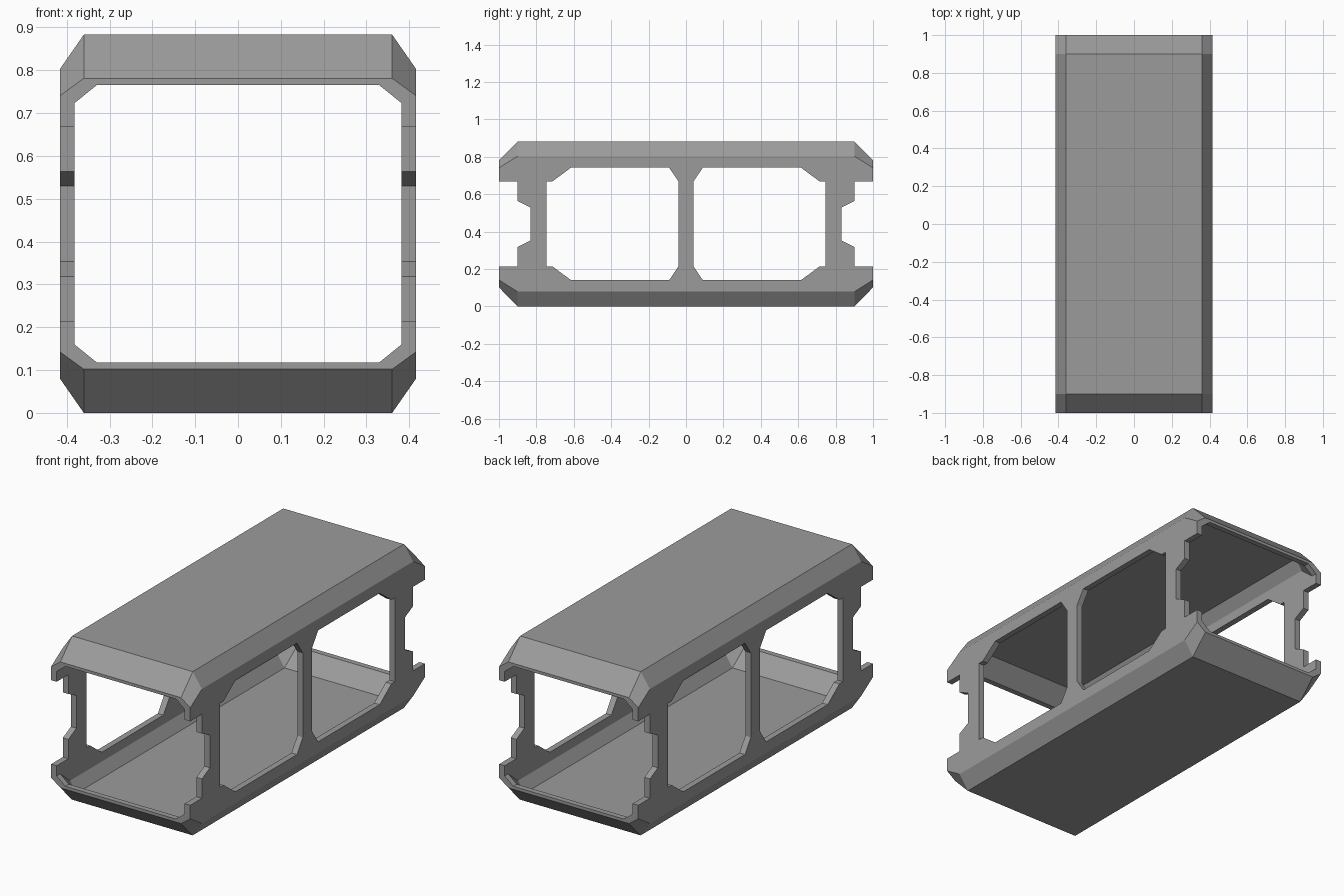
import bpy, bmesh

if "Cube" in bpy.data.objects:
    bpy.data.objects.remove(bpy.data.objects["Cube"])

H = 0.883  # total height


def make_object(name, bm):
    bmesh.ops.recalc_face_normals(bm, faces=bm.faces)
    mesh = bpy.data.meshes.new(name)
    bm.to_mesh(mesh)
    bm.free()
    obj = bpy.data.objects.new(name, mesh)
    bpy.context.collection.objects.link(obj)
    return obj


def ring(bm, y, xa, za, xb, zb):
    """Octagonal cross-section mirrored in x and about mid height."""
    pts = [(xa, za), (xb, zb), (xb, H - zb), (xa, H - za)]
    pts += [(-x, z) for x, z in reversed(pts)]
    return [bm.verts.new((x, y, z)) for x, z in pts]


# Hollow tube: outer skin, flat end rims, tapered ends and inner skin as one closed loop of rings
bm = bmesh.new()
outer = [(1.0, 0.36, 0.102, 0.415, 0.142), (0.9, 0.36, 0, 0.415, 0.079)]
inner = [(0.886, 0.343, 0.033, 0.382, 0.091), (0.97, 0.33, 0.118, 0.382, 0.16),
         (1.0, 0.33, 0.118, 0.382, 0.16)]
sections = [(-y, *p) for y, *p in outer] + [(y, *p) for y, *p in reversed(outer)]
sections += [(y, *p) for y, *p in reversed(inner)] + [(-y, *p) for y, *p in inner]
rings = [ring(bm, *s) for s in sections]
for i, a in enumerate(rings):
    b = rings[(i + 1) % len(rings)]
    for j in range(8):
        k = (j + 1) % 8
        bm.faces.new((a[j], a[k], b[k], b[j]))
frame = make_object("container_frame", bm)

# Dark grey finish
grey = bpy.data.materials.new("dark_grey")
grey.diffuse_color = (0.33, 0.33, 0.33, 1)
grey.use_nodes = True
grey.node_tree.nodes["Principled BSDF"].inputs["Base Color"].default_value = grey.diffuse_color
frame.data.materials.append(grey)

# Side openings: lower halves of the outlines, mirrored about mid height
window = [(0.745, 0.215), (0.715, 0.215), (0.615, 0.141), (0.09, 0.141), (0.04, 0.215)]
notch = [(1.1, 0.215), (0.9, 0.215), (0.9, 0.319), (0.832, 0.353)]

bm = bmesh.new()
for half in (window, notch):
    outline = half + [(y, H - z) for y, z in reversed(half)]
    for s in (-1, 1):
        verts = [bm.verts.new((-0.6, s * y, z)) for y, z in outline]
        face = bm.faces.new(verts)
        ext = bmesh.ops.extrude_face_region(bm, geom=[face], use_keep_orig=True)
        moved = [g for g in ext["geom"] if isinstance(g, bmesh.types.BMVert)]
        bmesh.ops.translate(bm, verts=moved, vec=(1.2, 0, 0))
cutter = make_object("opening_cutter", bm)
cutter.data.materials.append(grey)
cutter.hide_render = True

# Cut the windows and end notches through both side walls
mod = frame.modifiers.new("side_openings", 'BOOLEAN')
mod.operation = 'DIFFERENCE'
mod.solver = 'EXACT'
mod.object = cutter
bpy.context.view_layer.objects.active = frame
frame.select_set(True)
bpy.ops.object.modifier_apply(modifier=mod.name)
bpy.data.objects.remove(cutter)
